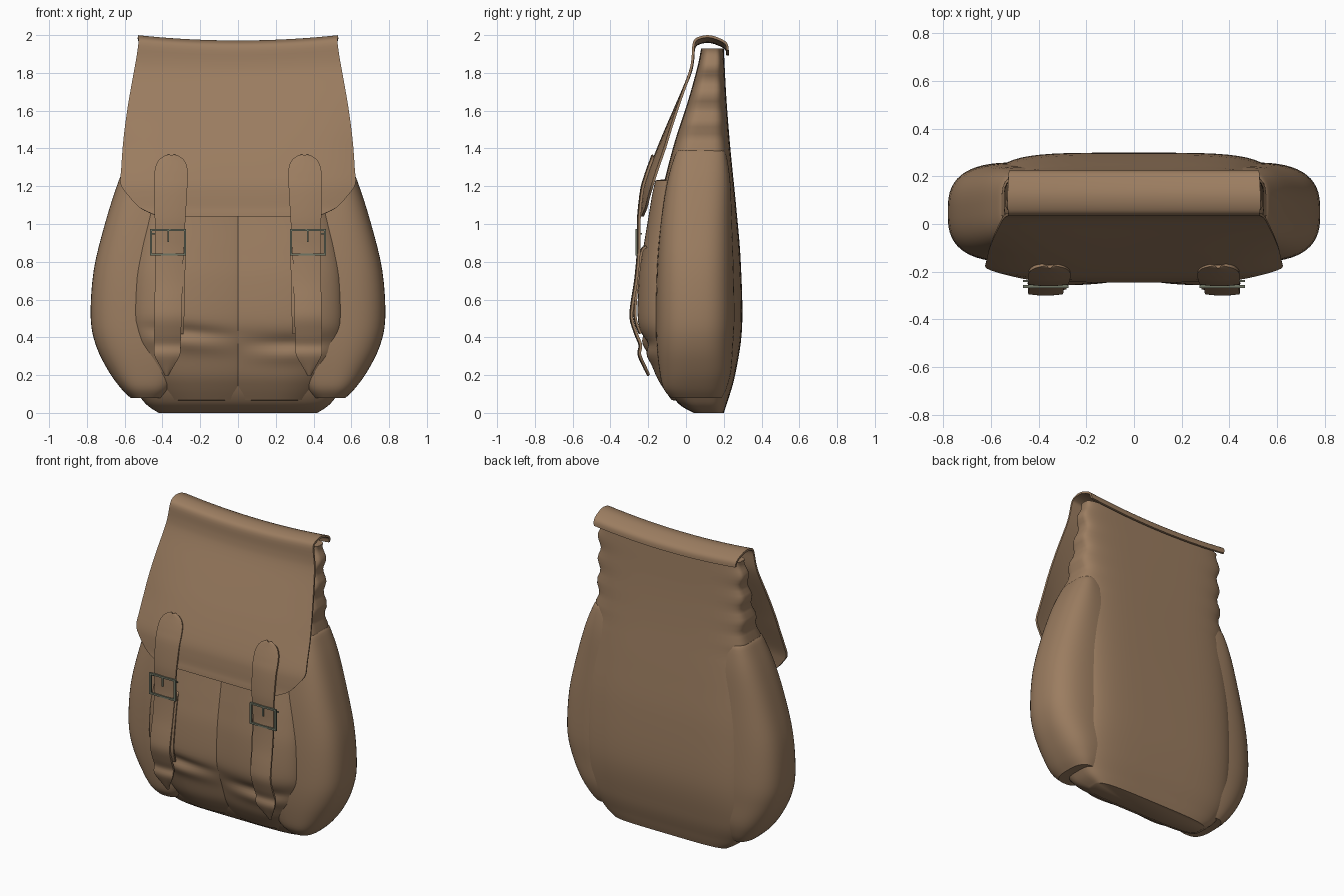
import bpy, bmesh, math
from mathutils import Vector

if "Cube" in bpy.data.objects:
    bpy.data.objects.remove(bpy.data.objects["Cube"])


def material(name, col):
    m = bpy.data.materials.new(name)
    m.diffuse_color = (*col, 1)
    m.use_nodes = True
    m.node_tree.nodes["Principled BSDF"].inputs["Base Color"].default_value = m.diffuse_color
    return m


LEATHER = material("brown_leather", (0.33, 0.205, 0.118))
METAL = material("aged_metal", (0.16, 0.18, 0.13))


def smooth_rows(rows, n=4):
    """Catmull-Rom interpolation through a list of tuples."""
    out = []
    for i in range(len(rows) - 1):
        p = [rows[max(0, min(len(rows) - 1, i + k))] for k in (-1, 0, 1, 2)]
        for j in range(n):
            t = j / n
            out.append(tuple(0.5 * (2 * b + (c - a) * t + (2 * a - 5 * b + 4 * c - d) * t * t
                                    + (3 * b - a - 3 * c + d) * t ** 3) for a, b, c, d in zip(*p)))
    return out + [tuple(rows[-1])]


def finish(name, bm, mat, thick=0, angle=40):
    bmesh.ops.recalc_face_normals(bm, faces=bm.faces)
    me = bpy.data.meshes.new(name)
    bm.to_mesh(me)
    bm.free()
    ob = bpy.data.objects.new(name, me)
    bpy.context.collection.objects.link(ob)
    me.materials.append(mat)
    bpy.ops.object.select_all(action='DESELECT')
    bpy.context.view_layer.objects.active = ob
    ob.select_set(True)
    if thick:
        mod = ob.modifiers.new("thickness", 'SOLIDIFY')
        mod.thickness = thick
        mod.offset = 0
        bpy.ops.object.modifier_apply(modifier=mod.name)
    bpy.ops.object.shade_smooth_by_angle(angle=math.radians(angle))
    return ob


def skin(name, grid, mat, closed=False, thick=0):
    """Quad skin over rows of points; closed rows get end caps."""
    bm = bmesh.new()
    vs = [[bm.verts.new(p) for p in row] for row in grid]
    n = len(vs[0])
    for a, b in zip(vs, vs[1:]):
        for i in range(n if closed else n - 1):
            j = (i + 1) % n
            bm.faces.new((a[i], a[j], b[j], b[i]))
    if closed:
        bm.faces.new(vs[0])
        bm.faces.new(vs[-1])
    return finish(name, bm, mat, thick)


def ring(cx, hx, yf, yb, z, e, n=56):
    """Superellipse cross-section."""
    pts = []
    for i in range(n):
        t = 2 * math.pi * (i + 0.5) / n
        c, s = math.cos(t), math.sin(t)
        pts.append((cx + hx * math.copysign(abs(c) ** (2 / e), c),
                    (yf + yb) / 2 + (yb - yf) / 2 * math.copysign(abs(s) ** (2 / e), s), z))
    return pts


# Main bag: z, half width, front y, back y
body = [(0, .42, .04, .20), (.06, .50, -.05, .22), (.2, .58, -.12, .26), (.45, .60, -.17, .297),
        (.8, .60, -.17, .29), (1.1, .58, -.14, .265), (1.4, .545, -.07, .235),
        (1.65, .53, .01, .215), (1.83, .525, .06, .205), (1.93, .52, .08, .20)]
grid = []
for z, hw, yf, yb in smooth_rows(body, 7):
    if z > 1.3:  # creased upper sides
        hw += 0.012 * math.sin(z * 42)
    grid.append(ring(0, hw, yf, yb, z, 4.5))
skin("bag_body", grid, LEATHER, closed=True)

# Side pockets: z, outer x, front y, back y
pocket = [(.08, .57, -.08, .19), (.13, .62, -.12, .215), (.22, .685, -.14, .24), (.35, .75, -.155, .25),
          (.5, .78, -.16, .258), (.75, .765, -.155, .254), (1.0, .705, -.135, .245),
          (1.22, .635, -.10, .235), (1.36, .575, -.06, .215), (1.39, .555, -.04, .2)]
for s, side in ((-1, "left"), (1, "right")):
    skin("side_pocket_" + side,
         [ring(s * .48, x - .48, yf, yb, z, 2.8) for z, x, yf, yb in smooth_rows(pocket)],
         LEATHER, closed=True)

# Front panel, two padded halves: z, outer x, front y
panel = [(.06, .43, -.07), (.13, .465, -.12), (.2, .495, -.16), (.3, .53, -.195), (.4, .548, -.23),
         (.5, .555, -.255), (.7, .55, -.25), (.85, .535, -.23), (1.0, .51, -.205),
         (1.15, .475, -.18), (1.24, .45, -.16)]
for s, side in ((-1, "left"), (1, "right")):
    rows = smooth_rows(panel, 6)
    grid = []
    for k, (z, xe, y) in enumerate(rows):
        row = []
        for i in range(29):
            u = (1 - math.cos(math.pi * i / 28)) / 2
            pad = max(0, math.sin(math.pi * u)) ** (.8 if u < .5 else .45)
            yy = y + (1 - pad) * (.03 if u < .5 else .14)
            # soft fold across the lower part
            zc = .37 if s > 0 else .41 + .05 * u
            fold = math.exp(-((z - zc) / .035) ** 2) - .6 * math.exp(-((z - zc + .07) / .04) ** 2)
            yy += .02 * fold * pad * (1 - abs(u - .5))
            if k in (0, len(rows) - 1):
                yy = max(yy, y) + .07
            row.append((s * xe * u, yy, z))
        grid.append(row)
    skin("front_panel_" + side, grid, LEATHER)

# Flap over the top: y, z, half width
flap = [(.22, 1.92, .52), (.212, 1.955, .525), (.17, 1.98, .528), (.12, 1.993, .53), (.07, 1.985, .53),
        (.043, 1.96, .527), (.035, 1.88, .538), (.015, 1.8, .552), (-.06, 1.62, .583),
        (-.13, 1.45, .605), (-.19, 1.29, .617), (-.216, 1.21, .62), (-.225, 1.15, .58),
        (-.23, 1.09, .525), (-.235, 1.06, .47), (-.238, 1.04, .42)]
grid = []
for y, z, hw in smooth_rows(flap):
    row = []
    for i in range(31):
        u = i / 15 - 1
        sag = .028 * (1 - u * u) * max(0, min(1, (z - 1.3) / .6))
        curl = .04 * abs(u * hw / .62) ** 4 * max(0, min(1, (1.9 - z) / .5))
        row.append((u * hw, y + curl, z - sag))
    grid.append(row)
skin("flap", grid, LEATHER, thick=.013)

# Straps: z, y, half width
strap = [(1.362, -.178, .012), (1.355, -.18, .04), (1.335, -.187, .066), (1.3, -.2, .083), (1.25, -.217, .088),
         (1.18, -.236, .086), (1.04, -.252, .081), (.95, -.253, .077), (.85, -.254, .074),
         (.7, -.268, .072), (.58, -.287, .072), (.5, -.292, .071), (.42, -.268, .07),
         (.36, -.245, .069), (.31, -.25, .067), (.25, -.225, .034), (.2, -.2, .004)]
under = [(.88, -.215, .06), (.85, -.24, .063), (.7, -.26, .063), (.55, -.274, .063),
         (.48, -.268, .063), (.42, -.245, .06)]


def ribbon(name, rows, s, cx, slope, thick):
    grid = []
    for z, y, hw in smooth_rows(rows):
        c = cx + slope * (1.36 - z)
        grid.append([(s * (c + hw * (i / 3 - 1)), y + .006 * (i / 3 - 1) ** 2, z) for i in range(7)])
    skin(name, grid, LEATHER, thick=thick)


def bar(bm, a, b, r=.006):
    """Square metal bar between two points along x or z."""
    a, b = Vector(a), Vector(b)
    res = bmesh.ops.create_cube(bm, size=1)
    d = b - a
    for v in res["verts"]:
        v.co = (a + b) / 2 + Vector([v.co[k] * (abs(d[k]) + 2 * r) for k in range(3)])


for s, side in ((-1, "left"), (1, "right")):
    ribbon("strap_" + side, strap, s, .352, .022, .014)
    ribbon("under_strap_" + side, under, s, .33, .022, .012)
    # Buckle frame with rear bar and prong
    bm = bmesh.new()
    x0, x1, z0, z1, y = s * .37 - .09, s * .37 + .09, .838, .968, -.262
    for z in (z0, z1):
        bar(bm, (x0, y, z), (x1, y, z))
    for x in (x0, x1):
        bar(bm, (x, y, z0), (x, y, z1))
    bar(bm, (x0, -.238, z1 - .02), (x1, -.238, z1 - .02), .004)
    bar(bm, (s * .37, y - .002, .91), (s * .37, y - .002, z1), .004)
    finish("buckle_" + side, bm, METAL, angle=30)
